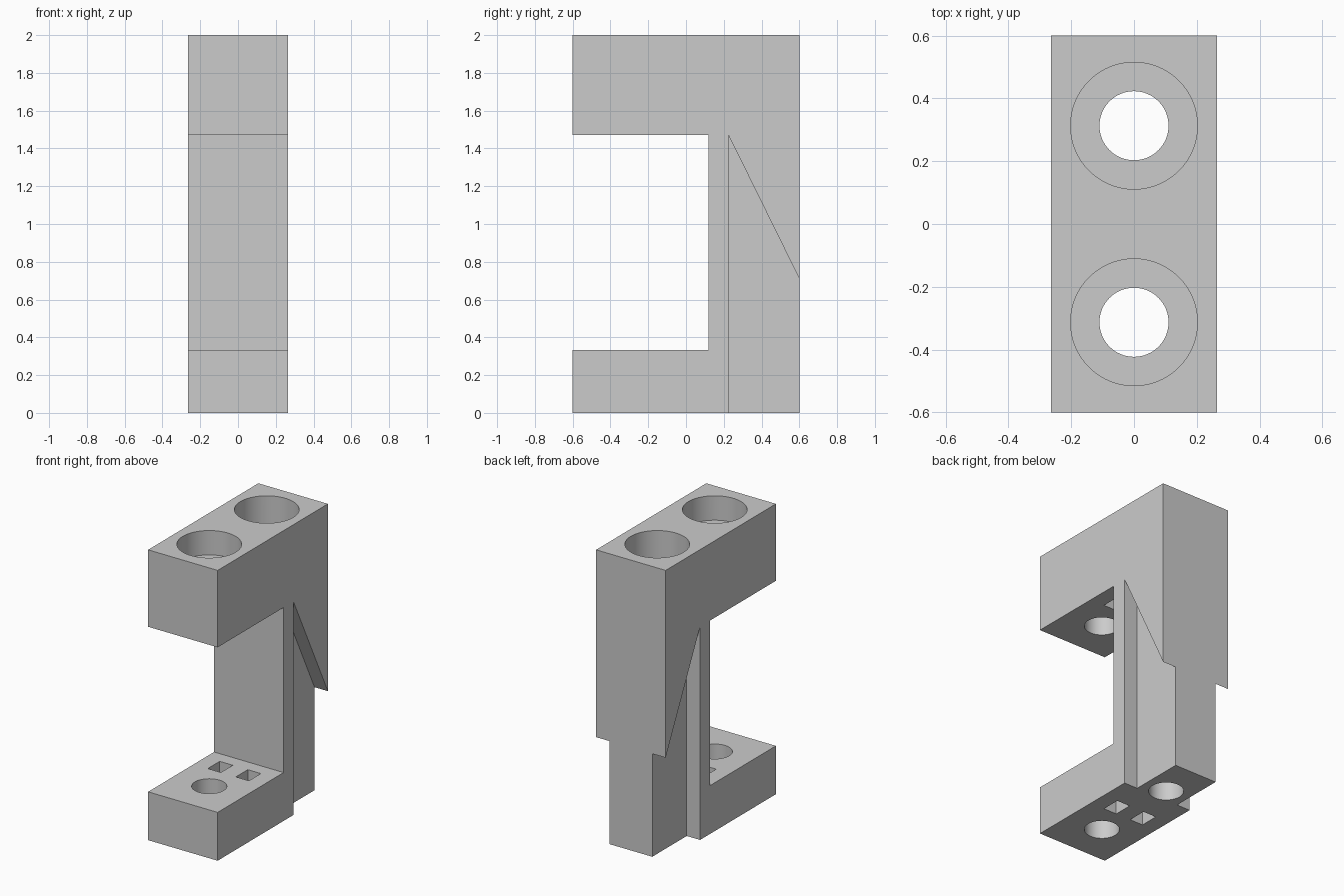
import bpy
import bmesh

default = bpy.data.objects.get("Cube")
if default:
    bpy.data.objects.remove(default, do_unlink=True)

HALF_W, HALF_D = 0.265, 0.6    # half width and depth of the bracket
NECK = 0.163                   # half width of the narrowed column
BORE_Y = 0.313                 # bolt holes sit at plus and minus this

grey = bpy.data.materials.new("plain grey")
grey.use_nodes = True
grey.diffuse_color = (0.6, 0.6, 0.6, 1)
grey.node_tree.nodes["Principled BSDF"].inputs["Base Color"].default_value = (0.6, 0.6, 0.6, 1)


def add_object(name, bm):
    bmesh.ops.recalc_face_normals(bm, faces=bm.faces)
    mesh = bpy.data.meshes.new(name)
    bm.to_mesh(mesh)
    bm.free()
    mesh.materials.append(grey)
    obj = bpy.data.objects.new(name, mesh)
    bpy.context.collection.objects.link(obj)
    return obj


def prism(name, profile, x0, x1):
    """Extrude a side profile of (y, z) points from x0 to x1."""
    bm = bmesh.new()
    face = bm.faces.new([bm.verts.new((x0, y, z)) for y, z in profile])
    moved = bmesh.ops.extrude_face_region(bm, geom=[face])["geom"]
    verts = [v for v in moved if isinstance(v, bmesh.types.BMVert)]
    bmesh.ops.translate(bm, verts=verts, vec=(x1 - x0, 0, 0))
    return add_object(name, bm)


def box(name, x0, x1, y0, y1, z0, z1):
    return prism(name, [(y0, z0), (y1, z0), (y1, z1), (y0, z1)], x0, x1)


def cylinder(name, radius, y, z0, z1):
    bm = bmesh.new()
    bmesh.ops.create_cone(bm, cap_ends=True, segments=64, radius1=radius,
                          radius2=radius, depth=z1 - z0)
    bmesh.ops.translate(bm, verts=bm.verts, vec=(0, y, (z0 + z1) / 2))
    return add_object(name, bm)


def cut(target, cutter):
    cutter.hide_render = True
    mod = target.modifiers.new("cut", "BOOLEAN")
    mod.operation = "DIFFERENCE"
    mod.solver = "EXACT"
    mod.object = cutter
    bpy.context.view_layer.objects.active = target
    bpy.ops.object.modifier_apply(modifier=mod.name)
    bpy.data.objects.remove(cutter, do_unlink=True)


# C-shaped body
bracket = prism("bracket", [
    (-HALF_D, 0), (HALF_D, 0), (HALF_D, 2), (-HALF_D, 2),
    (-HALF_D, 1.47), (0.118, 1.47), (0.118, 0.333), (-HALF_D, 0.333),
], -HALF_W, HALF_W)

# Side recesses with a sloped top
recess = [(0.225, -0.1), (0.7, -0.1), (0.7, 0.507), (0.225, 1.47)]
for side in (-1, 1):
    cut(bracket, prism("recess_cutter", recess, side * NECK, side * 0.4))

# Bolt holes with counterbores in the top
for y, depth in ((-BORE_Y, 0.168), (BORE_Y, 0.36)):
    cut(bracket, cylinder("hole_cutter", 0.11, y, -0.1, 2.1))
    cut(bracket, cylinder("counterbore_cutter", 0.202, y, 2 - depth, 2.1))

# Square slots: through the lower arm, blind in the upper arm
for side in (-1, 1):
    x = side * 0.107
    for z0, z1 in ((-0.1, 0.5), (1.3, 1.67)):
        cut(bracket, box("slot_cutter", x - 0.05, x + 0.05, -0.105, 0.025, z0, z1))

# Smooth bores, sharp edges
bpy.ops.object.select_all(action="DESELECT")
bracket.select_set(True)
bpy.context.view_layer.objects.active = bracket
bpy.ops.object.shade_smooth_by_angle()
